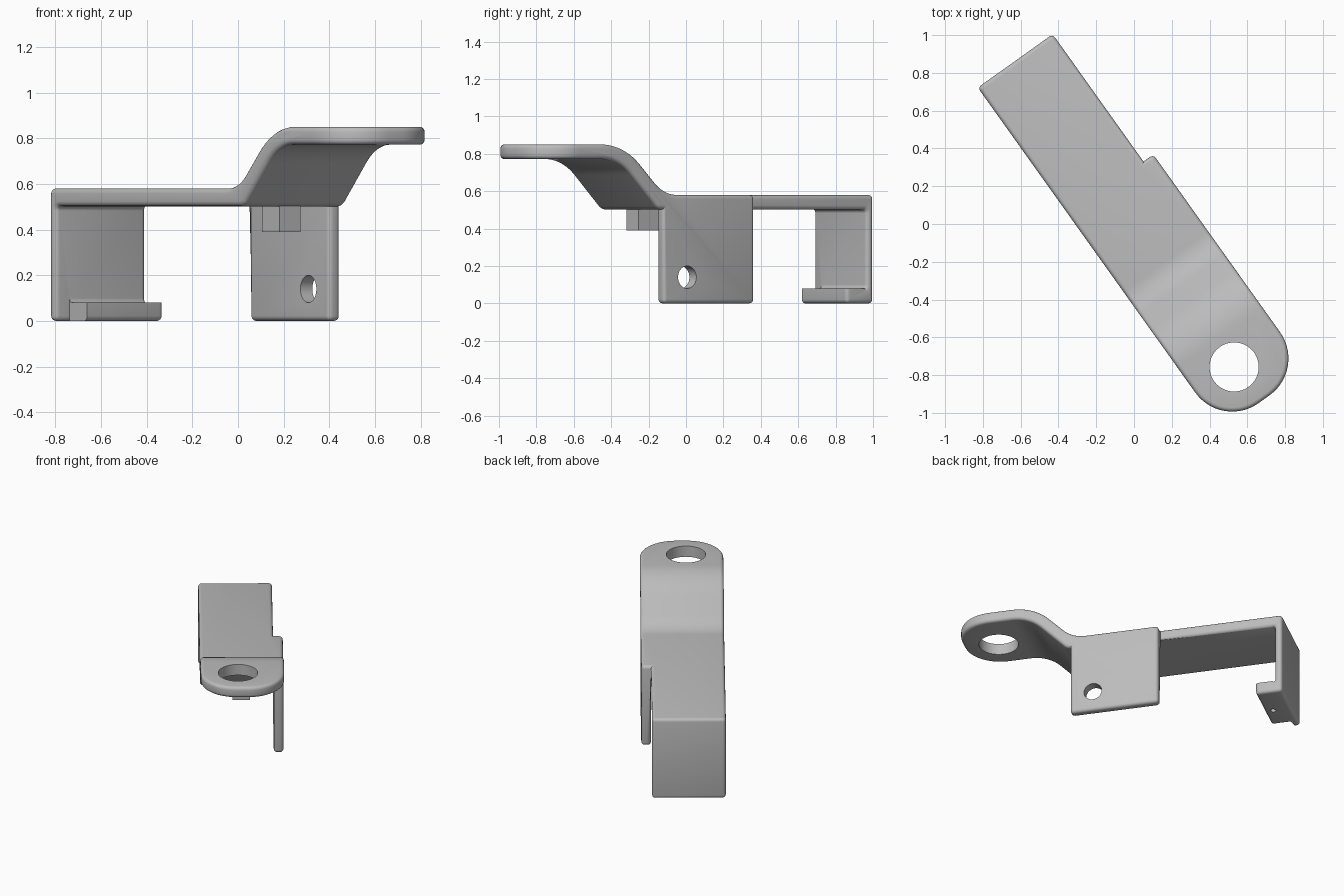
import bpy, bmesh, math
from mathutils import Vector, Matrix

cube = bpy.data.objects.get("Cube")
if cube:
    bpy.data.objects.remove(cube, do_unlink=True)

metal = bpy.data.materials.new("plain grey metal")
metal.use_nodes = True
GREY = (0.5, 0.5, 0.5, 1)
metal.diffuse_color = GREY
metal.node_tree.nodes["Principled BSDF"].inputs["Base Color"].default_value = GREY
TURN = Matrix.Rotation(math.radians(-54.5), 4, "Z")


def rounded(corners, steps=10):
    """Closed outline whose corners (a, b, radius) become arcs."""
    out = []
    for i, (a, b, r) in enumerate(corners):
        p = Vector((a, b))
        if r == 0:
            out.append(p)
            continue
        d1 = (Vector(corners[i - 1][:2]) - p).normalized()
        d2 = (Vector(corners[(i + 1) % len(corners)][:2]) - p).normalized()
        half = d1.angle(d2) / 2
        centre = p + (d1 + d2).normalized() * r / math.sin(half)
        start = p + d1 * r / math.tan(half) - centre
        end = p + d2 * r / math.tan(half) - centre
        sweep = math.atan2(start.x * end.y - start.y * end.x, start.dot(end))
        for k in range(steps + 1):
            t = sweep * k / steps
            c, s = math.cos(t), math.sin(t)
            out.append(centre + Vector((start.x * c - start.y * s, start.x * s + start.y * c)))
    return out


def circle(a, b, r, n=48):
    return [Vector((a + r * math.cos(math.tau * k / n), b + r * math.sin(math.tau * k / n)))
            for k in range(n)]


def prism(name, outline, lo, hi, side=False):
    """Extrude an outline: upright from plan, or sideways from a side profile."""
    bm = bmesh.new()
    place = (lambda p, h: (p.x, h, p.y)) if side else (lambda p, h: (p.x, p.y, h))
    face = bm.faces.new([bm.verts.new(place(p, lo)) for p in outline])
    ext = bmesh.ops.extrude_face_region(bm, geom=[face])["geom"]
    move = (0, hi - lo, 0) if side else (0, 0, hi - lo)
    bmesh.ops.translate(bm, vec=move, verts=[g for g in ext if isinstance(g, bmesh.types.BMVert)])
    bmesh.ops.recalc_face_normals(bm, faces=bm.faces)
    mesh = bpy.data.meshes.new(name)
    bm.to_mesh(mesh)
    bm.free()
    ob = bpy.data.objects.new(name, mesh)
    bpy.context.collection.objects.link(ob)
    mesh.materials.append(metal)
    return ob


def box(name, u0, u1, v0, v1, z0, z1):
    return prism(name, [Vector(p) for p in ((u0, v0), (u1, v0), (u1, v1), (u0, v1))], z0, z1)


def combine(ob, operation, tool):
    """Bake one boolean and discard its tool."""
    mod = ob.modifiers.new("cut", "BOOLEAN")
    mod.operation, mod.object, mod.solver = operation, tool, "EXACT"
    bpy.context.view_layer.update()
    mesh = bpy.data.meshes.new_from_object(ob.evaluated_get(bpy.context.evaluated_depsgraph_get()))
    ob.modifiers.clear()
    ob.data = mesh
    bpy.data.objects.remove(tool, do_unlink=True)


BACK, FRONT, STEP = -1.068, 1.155, -0.24
LEFT, MID, RIGHT = -0.254, 0.233, 0.297

# Cranked strip with its hooked end wall
bracket = prism("bracket", rounded([
    (BACK, 0.58, 0), (0.345, 0.58, 0.21), (0.61, 0.85, 0.35), (FRONT, 0.85, 0),
    (FRONT, 0.772, 0), (0.645, 0.772, 0.28), (0.385, 0.502, 0.06),
    (-1.02, 0.502, 0.02), (-1.02, 0.08, 0.02), (-0.888, 0.08, 0),
    (-0.888, 0, 0), (BACK, 0, 0)]), LEFT, RIGHT, True)

# Plan outline: narrow tail, wide middle, rounded nose
plan = rounded([(BACK - 0.1, LEFT - 0.1, 0), (STEP, LEFT - 0.1, 0), (STEP, LEFT, 0),
                (FRONT, LEFT, 0.24), (FRONT, RIGHT, 0.24), (STEP, RIGHT, 0),
                (STEP, MID, 0), (BACK - 0.1, MID, 0)], 14)
combine(bracket, "INTERSECT", prism("plan", plan, -0.2, 1.2))
combine(bracket, "DIFFERENCE", box("notch", -1.02, -0.8, -0.4, -0.178, -0.1, 0.11))

# Side flange hanging below the strip
combine(bracket, "UNION", box("flange", STEP, 0.358, MID, RIGHT, 0, 0.54))

# Soften the outer edges
bm = bmesh.new()
bm.from_mesh(bracket.data)
bmesh.ops.remove_doubles(bm, verts=bm.verts, dist=0.0005)
bmesh.ops.dissolve_limit(bm, angle_limit=0.01, verts=bm.verts, edges=bm.edges)


def soft(e):
    lip = all(abs(v.co.y + 0.178) < 0.002 or abs(v.co.z - 0.08) < 0.002 for v in e.verts)
    return len(e.link_faces) == 2 and e.is_convex and e.calc_face_angle() > 0.7 and not lip


bmesh.ops.bevel(bm, geom=[e for e in bm.edges if soft(e)], offset=0.022, segments=4,
                profile=0.5, affect="EDGES", clamp_overlap=False)
bm.to_mesh(bracket.data)
bm.free()

# Holes: nose eye, flange hole, small lip hole
combine(bracket, "DIFFERENCE", prism("eye", circle(0.924, -0.008, 0.13, 64), 0.6, 1))
combine(bracket, "DIFFERENCE", prism("flange_hole", circle(0.204, 0.14, 0.06), 0.1, 0.4, True))
combine(bracket, "DIFFERENCE", prism("lip_hole", circle(-0.946, -0.01, 0.018, 24), -0.1, 0.2))

# Stop block under the strip
block = box("stop_block", 0.235, 0.365, -0.038, 0.075, 0.39, 0.515)

for ob in (bracket, block):
    ob.matrix_world = TURN
    bpy.ops.object.select_all(action="DESELECT")
    ob.select_set(True)
    bpy.context.view_layer.objects.active = ob
    bpy.ops.object.shade_smooth_by_angle(angle=math.radians(32))
